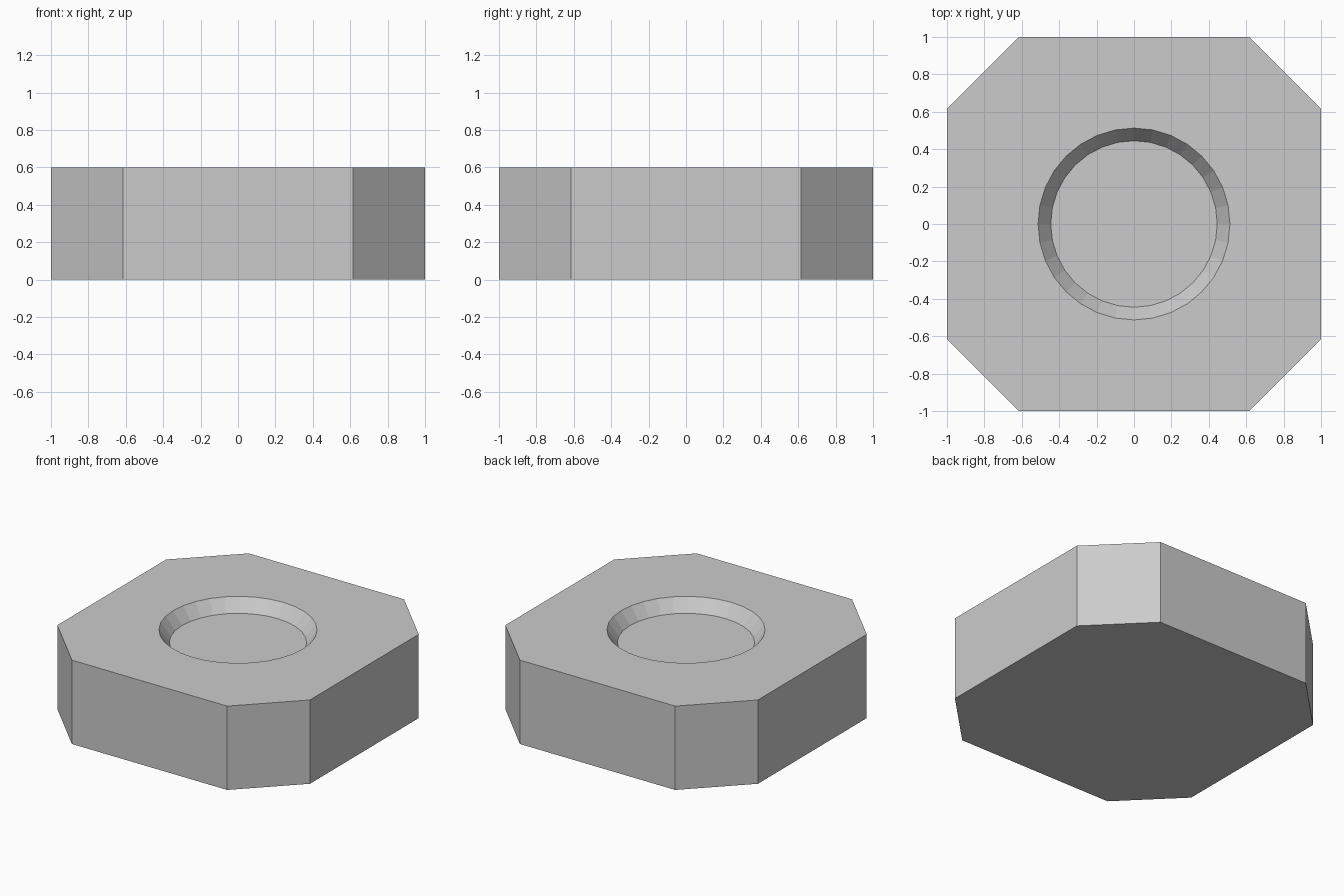
import bpy, bmesh
from math import cos, sin, tau

if "Cube" in bpy.data.objects:
    bpy.data.objects.remove(bpy.data.objects["Cube"])

HEIGHT, FLAT, SEGMENTS = 0.6, 0.615, 32
RIM_R, FLOOR_R, DEPTH = 0.513, 0.445, 0.09

bm = bmesh.new()


def ring(points, z):
    return [bm.verts.new((x, y, z)) for x, y in points]


def loop_edges(verts):
    return [bm.edges.new((a, b)) for a, b in zip(verts, verts[1:] + verts[:1])]


def walls(lower, upper):
    n = len(lower)
    for i in range(n):
        j = (i + 1) % n
        bm.faces.new((lower[i], lower[j], upper[j], upper[i]))


def circle(r):
    return [(r * cos(tau * i / SEGMENTS), r * sin(tau * i / SEGMENTS)) for i in range(SEGMENTS)]


# Outer block: square with cut corners
octagon = [(1, -FLAT), (1, FLAT), (FLAT, 1), (-FLAT, 1),
           (-1, FLAT), (-1, -FLAT), (-FLAT, -1), (FLAT, -1)]
base, top = ring(octagon, 0), ring(octagon, HEIGHT)
top_edges = loop_edges(top)
walls(base, top)
bm.faces.new(base)

# Shallow tapered recess with a flat floor
rim, floor = ring(circle(RIM_R), HEIGHT), ring(circle(FLOOR_R), HEIGHT - DEPTH)
rim_edges = loop_edges(rim)
walls(floor, rim)
bm.faces.new(floor)

# Flat top between the outer edge and the recess rim
bmesh.ops.triangle_fill(bm, use_beauty=True, use_dissolve=False,
                        edges=top_edges + rim_edges, normal=(0, 0, 1))
bmesh.ops.recalc_face_normals(bm, faces=bm.faces[:])

mesh = bpy.data.meshes.new("recessed_block")
bm.to_mesh(mesh)
bm.free()
block = bpy.data.objects.new("recessed_block", mesh)
bpy.context.collection.objects.link(block)
